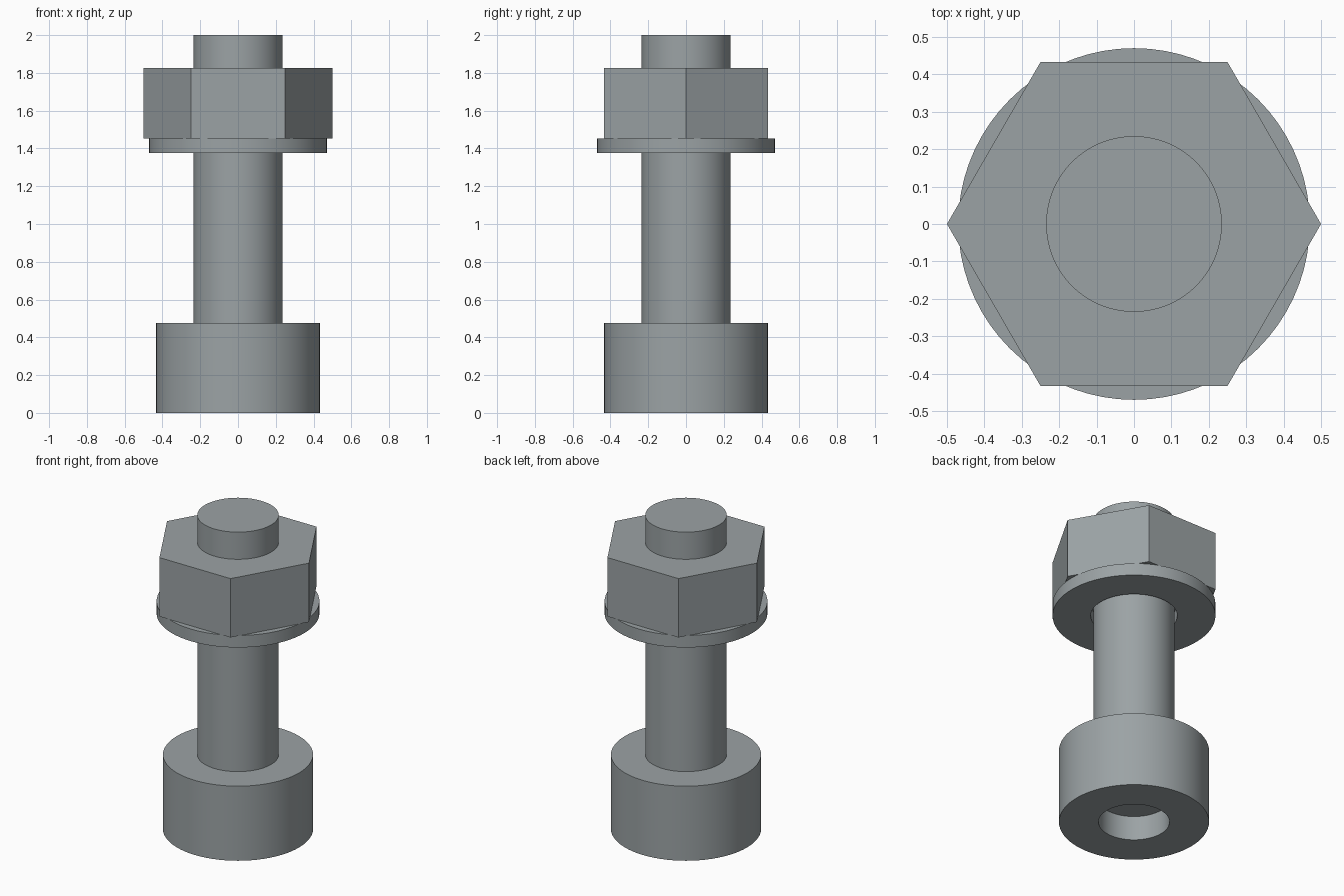
import bpy, bmesh, math

cube = bpy.data.objects.get("Cube")
if cube:
    bpy.data.objects.remove(cube, do_unlink=True)

SEGMENTS = 72  # divisible by six, so the nut gets true corners

steel = bpy.data.materials.new("steel_grey")
steel.use_nodes = True
COLOUR = (0.33, 0.365, 0.376, 1.0)
steel.diffuse_color = COLOUR
bsdf = steel.node_tree.nodes["Principled BSDF"]
bsdf.inputs["Base Color"].default_value = COLOUR


def hex_factor(angle):
    """Ratio of hexagon outline to corner radius, corners on +-x."""
    a = angle % (math.pi / 3) - math.pi / 6
    return math.cos(math.pi / 6) / math.cos(a)


def lathe(name, profile, closed=False, hex_points=()):
    """Revolve (radius, z) points about z; hex_points get a six-sided outline."""
    bm = bmesh.new()
    rings = []
    for i, (r, z) in enumerate(profile):
        ring = []
        for s in range(SEGMENTS):
            a = math.tau * s / SEGMENTS
            rr = r * hex_factor(a) if i in hex_points else r
            ring.append(bm.verts.new((rr * math.cos(a), rr * math.sin(a), z)))
        rings.append(ring)
    pairs = list(zip(rings, rings[1:]))
    if closed:
        pairs.append((rings[-1], rings[0]))
    for low, high in pairs:
        for s in range(SEGMENTS):
            t = (s + 1) % SEGMENTS
            bm.faces.new((low[s], low[t], high[t], high[s]))
    # merge the points on the axis into clean caps
    bmesh.ops.remove_doubles(bm, verts=bm.verts, dist=1e-5)
    bmesh.ops.recalc_face_normals(bm, faces=bm.faces)
    mesh = bpy.data.meshes.new(name)
    bm.to_mesh(mesh)
    bm.free()
    mesh.materials.append(steel)
    obj = bpy.data.objects.new(name, mesh)
    bpy.context.collection.objects.link(obj)
    bpy.ops.object.select_all(action="DESELECT")
    obj.select_set(True)
    bpy.context.view_layer.objects.active = obj
    bpy.ops.object.shade_smooth_by_angle(angle=math.radians(30))
    return obj


# Bolt: socket recess, cylindrical head and shank in one turned profile
lathe("bolt", [(0, 0.155), (0.205, 0.155), (0.205, 0), (0.433, 0),
               (0.433, 0.475), (0.235, 0.475), (0.235, 2.0), (0, 2.0)])

# Washer: flat ring with a little clearance round the shank
lathe("washer", [(0.25, 1.375), (0.47, 1.375), (0.47, 1.452), (0.25, 1.452)],
      closed=True)

# Hexagonal nut with a round bore
lathe("hex_nut", [(0.235, 1.452), (0.5, 1.452), (0.5, 1.827), (0.235, 1.827)],
      closed=True, hex_points=(1, 2))
